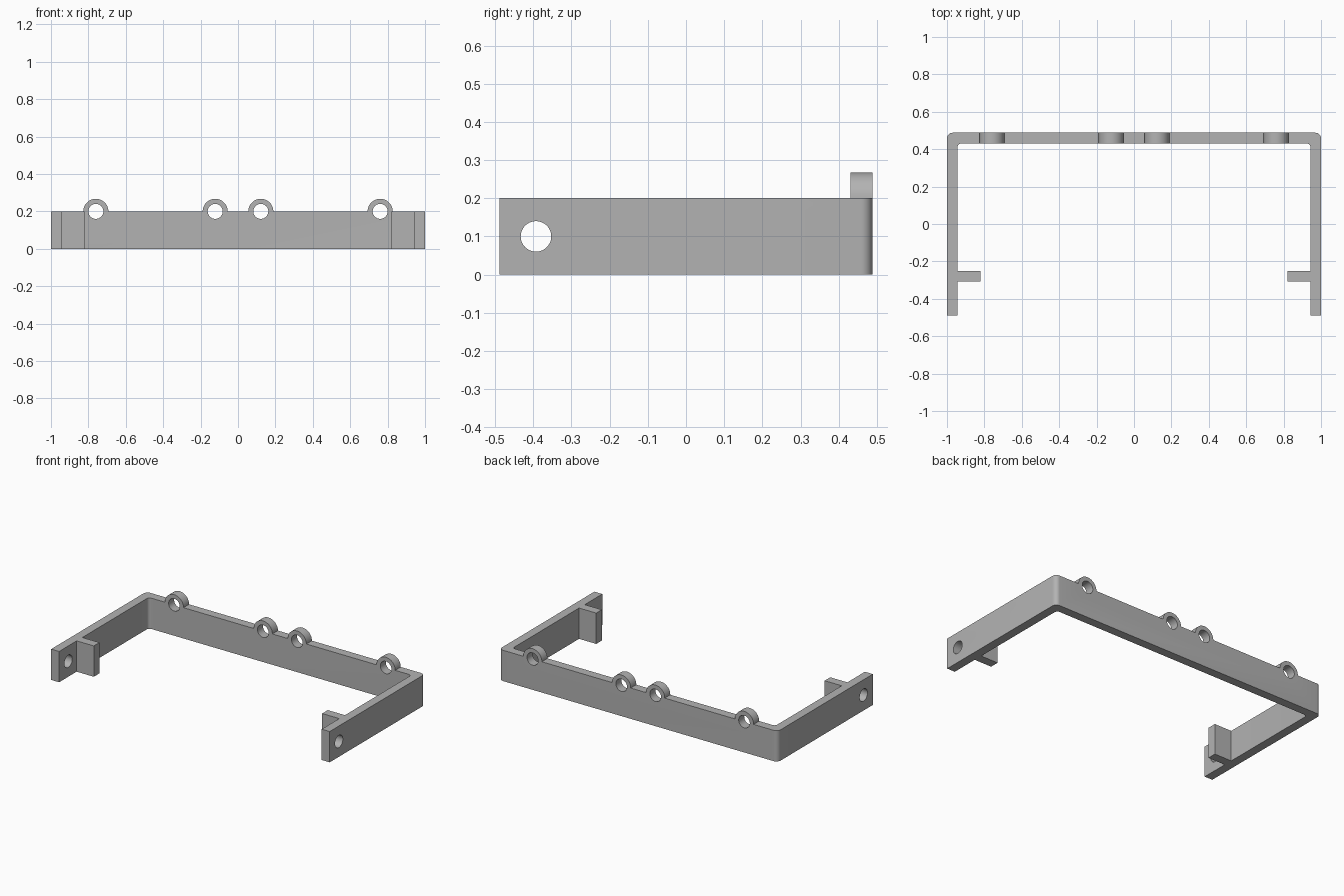
import bpy, bmesh, math
from mathutils import Matrix, Vector

if "Cube" in bpy.data.objects:
    bpy.data.objects.remove(bpy.data.objects["Cube"])

DEPTH, HEIGHT, WALL = 0.488, 0.2, 0.057
TAB_TIP, TAB_FRONT, TAB_BACK = 0.82, -0.308, -0.25
EYELETS = (-0.76, -0.122, 0.122, 0.76)

# Single plain grey material
grey = bpy.data.materials.new("plain_grey")
grey.use_nodes = True
colour = (0.45, 0.45, 0.45, 1)
grey.diffuse_color = colour
grey.node_tree.nodes["Principled BSDF"].inputs["Base Color"].default_value = colour


def finish(name, bm):
    bmesh.ops.recalc_face_normals(bm, faces=bm.faces)
    mesh = bpy.data.meshes.new(name)
    bm.to_mesh(mesh)
    bm.free()
    mesh.materials.append(grey)
    obj = bpy.data.objects.new(name, mesh)
    bpy.context.collection.objects.link(obj)
    return obj


def corner(cx, cy, radius, start, steps=8):
    """Quarter arc, counter-clockwise from the start angle."""
    angles = [math.radians(start + 90 * i / steps) for i in range(steps + 1)]
    return [(cx + radius * math.cos(a), cy + radius * math.sin(a)) for a in angles]


def cylinder(name, radius, length, centre, axis):
    bm = bmesh.new()
    turn = Vector(axis).to_track_quat("Z", "Y").to_matrix().to_4x4()
    bmesh.ops.create_cone(bm, cap_ends=True, segments=48, radius1=radius, radius2=radius,
                          depth=length, matrix=Matrix.Translation(centre) @ turn)
    return finish(name, bm)


def combine(target, tool, operation):
    mod = target.modifiers.new(operation, "BOOLEAN")
    mod.operation, mod.object, mod.solver = operation, tool, "EXACT"
    bpy.context.view_layer.objects.active = target
    bpy.ops.object.modifier_apply(modifier=mod.name)
    bpy.data.objects.remove(tool)


# Bracket: right half of the plan outline, mirrored into a U with inward tabs
inner = 1 - WALL
outer_r, inner_r = 0.03, 0.02
half = [(inner, -DEPTH), (1, -DEPTH)]
half += corner(1 - outer_r, DEPTH - outer_r, outer_r, 0)
inside = corner(inner - inner_r, DEPTH - WALL - inner_r, inner_r, 0)[::-1]
inside += [(inner, TAB_BACK), (TAB_TIP, TAB_BACK), (TAB_TIP, TAB_FRONT), (inner, TAB_FRONT)]
right = inside + half
outline = right + [(-x, y) for x, y in reversed(right)]

bm = bmesh.new()
base = bm.faces.new([bm.verts.new((x, y, 0)) for x, y in outline])
top = bmesh.ops.extrude_face_region(bm, geom=[base])["geom"]
bmesh.ops.translate(bm, vec=(0, 0, HEIGHT), verts=[v for v in top if isinstance(v, bmesh.types.BMVert)])
bracket = finish("bracket", bm)

# Eyelets along the top of the back wall
wall_mid = DEPTH - WALL / 2
for x in EYELETS:
    boss = cylinder("eyelet", 0.067, WALL, (x, wall_mid, HEIGHT), (0, 1, 0))
    combine(bracket, boss, "UNION")
for x in EYELETS:
    bore = cylinder("eyelet_bore", 0.04, WALL * 3, (x, wall_mid, HEIGHT), (0, 1, 0))
    combine(bracket, bore, "DIFFERENCE")

# Mounting holes near the front of each arm
for side in (-1, 1):
    hole = cylinder("arm_hole", 0.04, WALL * 3, (side * (1 - WALL / 2), -0.393, 0.1), (1, 0, 0))
    combine(bracket, hole, "DIFFERENCE")

bpy.ops.object.select_all(action="DESELECT")
bracket.select_set(True)
bpy.context.view_layer.objects.active = bracket
bpy.ops.object.shade_smooth_by_angle(angle=math.radians(30))
